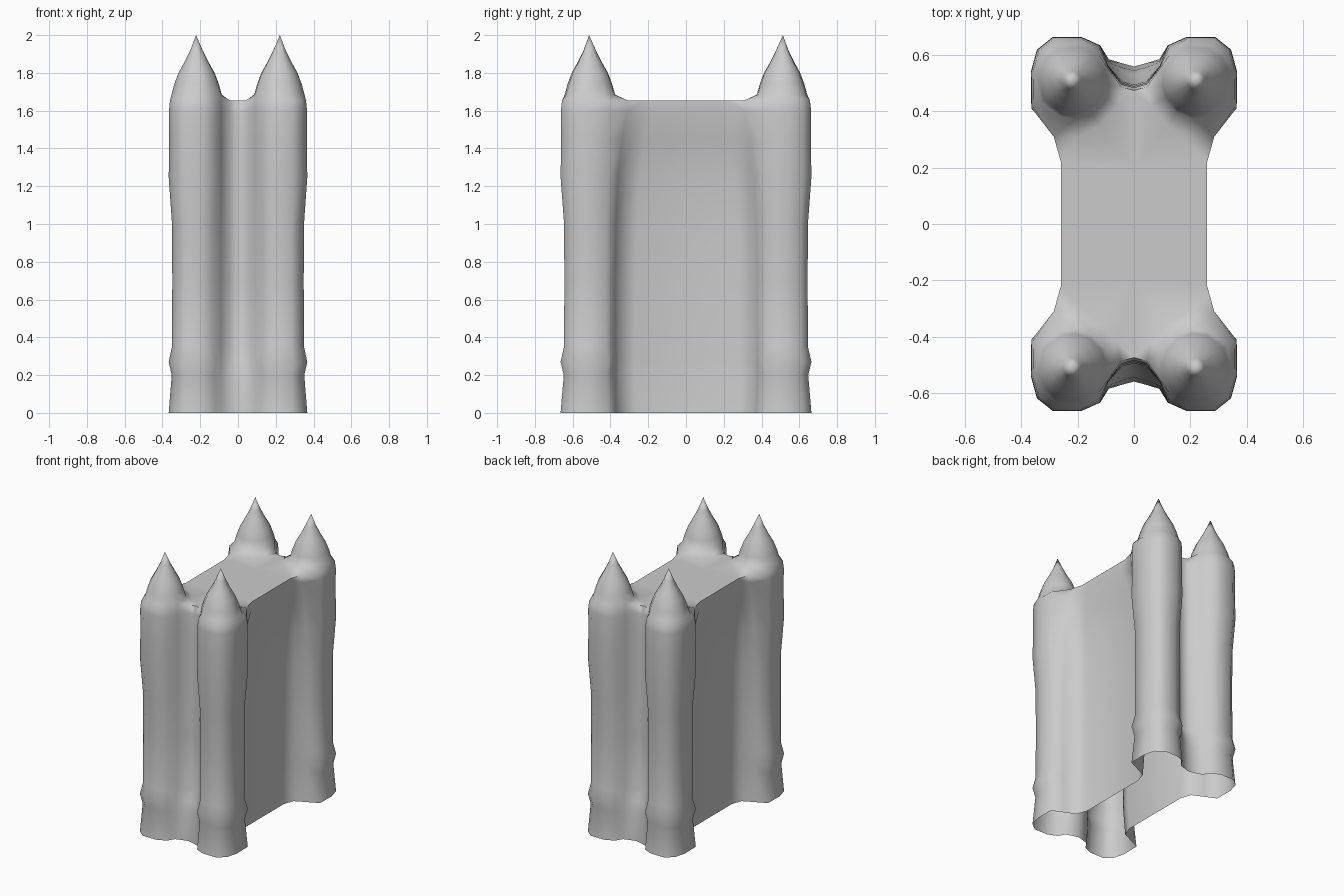
import bpy, bmesh
from mathutils import Vector

if "Cube" in bpy.data.objects:
    bpy.data.objects.remove(bpy.data.objects["Cube"])

C = Vector((0.22, 0.51))          # turret centre in one quarter
DECK = 1.655

# quarter outline: valley on the short side, turret arc, long side wall
ARC = [(0.12, 0.635), (0.185, 0.664), (0.29, 0.664), (0.345, 0.62),
       (0.367, 0.54), (0.365, 0.41)]
# wall levels: height, turret scale, valley y, side wall x
LEVELS = [(0, 1.0, 0.56, 0.18), (0.20, 0.89, 0.545, 0.17),
          (0.27, 1.0, 0.53, 0.17), (0.35, 0.88, 0.50, 0.17),
          (0.70, 0.87, 0.495, 0.172), (1.0, 0.88, 0.49, 0.18),
          (1.25, 1.0, 0.49, 0.195), (1.45, 0.98, 0.485, 0.222),
          (1.60, 0.99, 0.485, 0.26), (DECK, 0.95, 0.475, 0.26)]
# spire levels: height, radius
SPIRE = [(1.685, 0.135), (1.74, 0.12), (1.80, 0.097), (1.86, 0.063), (1.92, 0.033)]


def outline(scale, valley, side):
    arc = [C + (Vector(p) - C) * scale for p in ARC]
    t = min(1, max(0, (side - 0.17) / 0.09))      # 0 recessed, 1 flush with deck
    elbow = Vector((0.285, 0.38)).lerp(Vector((0.285, 0.31)), t)
    bend = Vector((side + 0.03 * (1 - t), 0.35 - 0.13 * t))
    wall_end = Vector((side, 0.27 - 0.09 * t))
    return ([Vector((0, valley)), Vector((0.045, valley + 0.012)),
             Vector((0.09, valley * 0.4 + 0.362))] + arc +
            [elbow, bend, wall_end, Vector((side, 0))])


def bridge(bm, a, b, closed=False):
    n = len(a)
    for i in range(n if closed else n - 1):
        j = (i + 1) % n
        bm.faces.new((a[i], a[j], b[j], b[i]))


bm = bmesh.new()

# walls, open at the bottom
prev = None
for z, s, v, w in LEVELS:
    ring = [bm.verts.new((p.x, p.y, z)) for p in outline(s, v, w)]
    if prev:
        bridge(bm, prev, ring)
    prev = ring

# flat deck around the turret foot
foot = [bm.verts.new((x, y, DECK)) for x, y in [(0.20, 0.31), (0.12, 0.35), (0.06, 0.42)]]
mid = bm.verts.new((0, 0, DECK))
edge = bm.verts.new((0, 0.42, DECK))
inner = bm.verts.new((0, 0.20, DECK))
bm.faces.new((prev[0], prev[1], foot[2], edge))
bm.faces.new((edge, foot[2], foot[1], foot[0], prev[9], prev[10], prev[11], inner))
bm.faces.new((inner, prev[11], prev[12], mid))

# pointed turret roof
ring = prev[1:10] + foot
dirs = [(v.co.xy - C).normalized() for v in ring]
for z, r in SPIRE:
    new = [bm.verts.new((C.x + d.x * r, C.y + d.y * r, z)) for d in dirs]
    bridge(bm, ring, new, True)
    ring = new
tip = bm.verts.new((0.222, 0.513, 2.0))
for i in range(len(ring)):
    bm.faces.new((ring[i], ring[(i + 1) % len(ring)], tip))

mesh = bpy.data.meshes.new("turreted_block")
bm.to_mesh(mesh)
bm.free()
block = bpy.data.objects.new("turreted_block", mesh)
bpy.context.collection.objects.link(block)

# mirror the quarter to all four corners
mirror = block.modifiers.new("mirror", 'MIRROR')
mirror.use_axis = (True, True, False)
mirror.merge_threshold = 0.0005
bpy.context.view_layer.objects.active = block
block.select_set(True)
bpy.ops.object.modifier_apply(modifier="mirror")

# make all normals face outwards
bm = bmesh.new()
bm.from_mesh(mesh)
bmesh.ops.recalc_face_normals(bm, faces=bm.faces)
top = max(bm.faces, key=lambda f: f.calc_area() if abs(f.normal.z) > 0.9 else 0)
if top.normal.z < 0:
    bmesh.ops.reverse_faces(bm, faces=bm.faces)
bm.to_mesh(mesh)
bm.free()
bpy.ops.object.shade_smooth_by_angle(angle=1.2)
